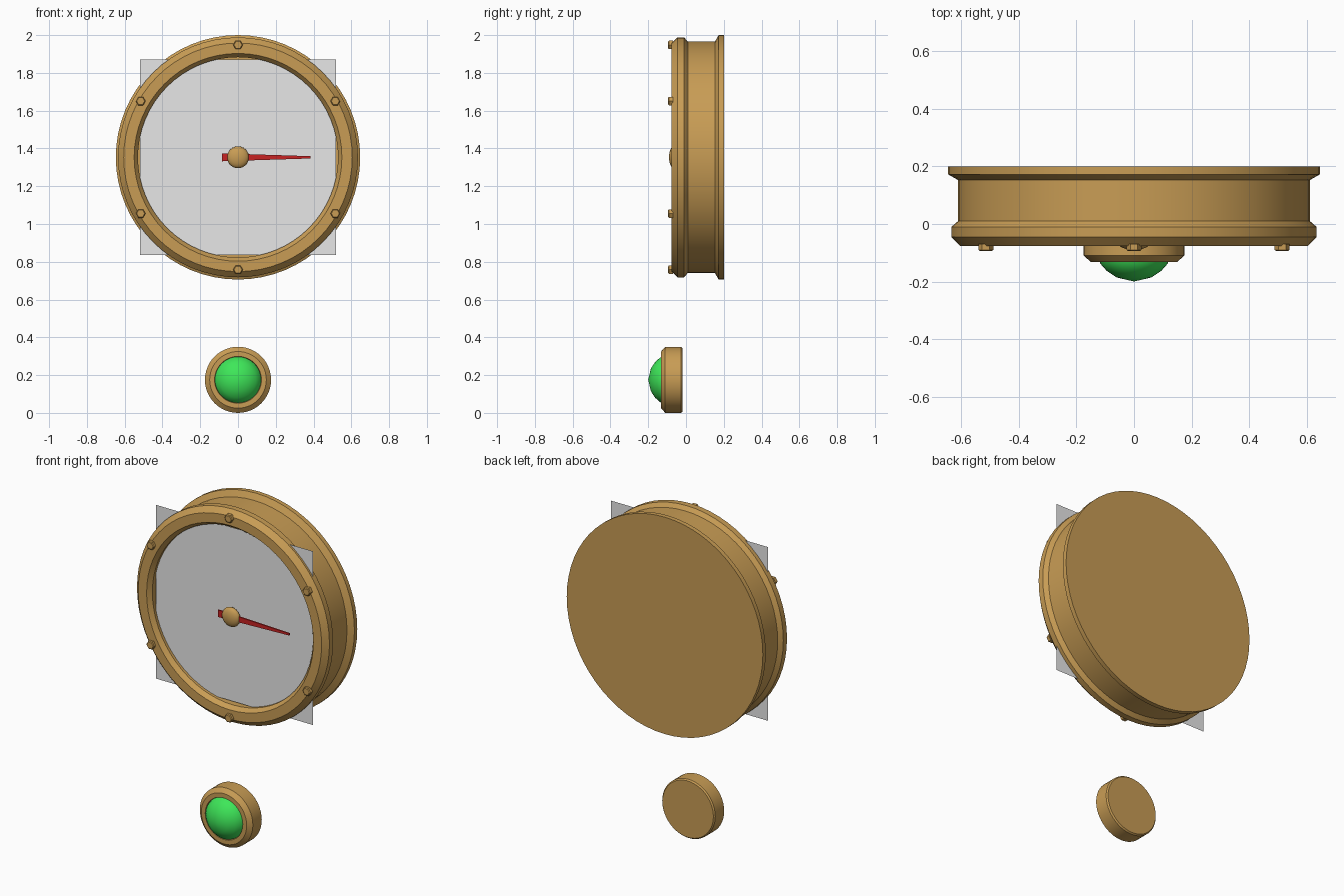
import bpy, bmesh, math
from mathutils import Vector

cube = bpy.data.objects.get("Cube")
if cube:
    bpy.data.objects.remove(cube, do_unlink=True)


def material(name, rgb):
    m = bpy.data.materials.new(name)
    m.use_nodes = True
    m.diffuse_color = (*rgb, 1)
    bsdf = next(n for n in m.node_tree.nodes if n.type == 'BSDF_PRINCIPLED')
    bsdf.inputs["Base Color"].default_value = (*rgb, 1)
    return m


BRASS = material("brass", (0.58, 0.335, 0.09))
GREY = material("dial_grey", (0.8, 0.8, 0.8))
RED = material("needle_red", (0.57, 0.016, 0.016))
GREEN = material("lens_green", (0.048, 0.8, 0.1))

DIAL_Z = 1.353
LAMP_Z = 0.175


def finish(name, bm, mat, angle=None):
    me = bpy.data.meshes.new(name)
    bm.to_mesh(me)
    bm.free()
    me.materials.append(mat)
    ob = bpy.data.objects.new(name, me)
    bpy.context.collection.objects.link(ob)
    if angle:
        bpy.ops.object.select_all(action='DESELECT')
        ob.select_set(True)
        bpy.context.view_layer.objects.active = ob
        bpy.ops.object.shade_smooth_by_angle(angle=math.radians(angle))
    return ob


def turned(name, profile, centre, mat, sides=64, angle=30):
    """Revolve (radius, y) points around an axis along y."""
    bm = bmesh.new()
    vs = [bm.verts.new((r, y, 0)) for r, y in profile]
    es = [bm.edges.new(pair) for pair in zip(vs, vs[1:])]
    bmesh.ops.spin(bm, geom=vs + es, cent=(0, 0, 0), axis=(0, 1, 0),
                   angle=math.tau, steps=sides, use_duplicate=False)
    bmesh.ops.remove_doubles(bm, verts=bm.verts[:], dist=1e-4)
    bmesh.ops.recalc_face_normals(bm, faces=bm.faces[:])
    bmesh.ops.translate(bm, verts=bm.verts[:], vec=Vector((centre[0], 0, centre[1])))
    return finish(name, bm, mat, angle)


# Gauge housing: back plate, flange, drum and closed floor behind the dial
turned("gauge_housing", [(0, 0.2), (0.647, 0.2), (0.647, 0.173), (0.612, 0.153),
                         (0.612, 0.0), (0.53, 0.0), (0, 0.0)], (0, DIAL_Z), BRASS)

# Bezel ring with bevelled inner and outer rims
turned("bezel", [(0.53, 0.01), (0.612, 0.01), (0.635, -0.01), (0.635, -0.045),
                 (0.605, -0.076), (0.55, -0.076), (0.53, -0.05), (0.53, 0.01)],
       (0, DIAL_Z), BRASS)

# Square dial sheet whose corners pass through the bezel
bm = bmesh.new()
h = 0.518
bm.faces.new([bm.verts.new((x * h, -0.033, DIAL_Z + z * h))
              for x, z in ((-1, -1), (1, -1), (1, 1), (-1, 1))])
finish("dial_sheet", bm, GREY)

# Tapered needle
bm = bmesh.new()
outline = [(-0.085, -0.021), (0.385, -0.006), (0.385, 0.006), (-0.085, 0.021)]
face = bm.faces.new([bm.verts.new((x, -0.069, DIAL_Z + z)) for x, z in outline])
ext = bmesh.ops.extrude_face_region(bm, geom=[face], use_keep_orig=True)
bmesh.ops.translate(bm, vec=(0, 0.008, 0),
                    verts=[g for g in ext["geom"] if isinstance(g, bmesh.types.BMVert)])
bmesh.ops.recalc_face_normals(bm, faces=bm.faces[:])
finish("needle", bm, RED)

# Domed hub over the needle pivot
arc = [math.pi * i / 10 for i in range(11)]
turned("needle_hub", [(0.058 * math.sin(a), -0.064 - 0.026 * math.cos(a)) for a in arc],
       (0, DIAL_Z), BRASS, 24, 60)

# Six hexagonal bolts around the bezel
for i in range(6):
    a = math.radians(30 + 60 * i)
    turned(f"bezel_bolt_{i + 1}", [(0, -0.07), (0.026, -0.07), (0.026, -0.09),
                                   (0.021, -0.094), (0, -0.094)],
           (0.595 * math.cos(a), DIAL_Z + 0.595 * math.sin(a)), BRASS, 6, 20)

# Indicator lamp: brass collar and green lens
turned("lamp_collar", [(0, -0.018), (0.168, -0.018), (0.175, -0.026), (0.175, -0.11),
                       (0.15, -0.132), (0.124, -0.132), (0.12, -0.115), (0, -0.115)],
       (0, LAMP_Z), BRASS, 48)
turned("lamp_lens", [(0.124, -0.115), (0.118, -0.137), (0.095, -0.163),
                     (0.06, -0.186), (0, -0.2)], (0, LAMP_Z), GREEN, 32, 60)
